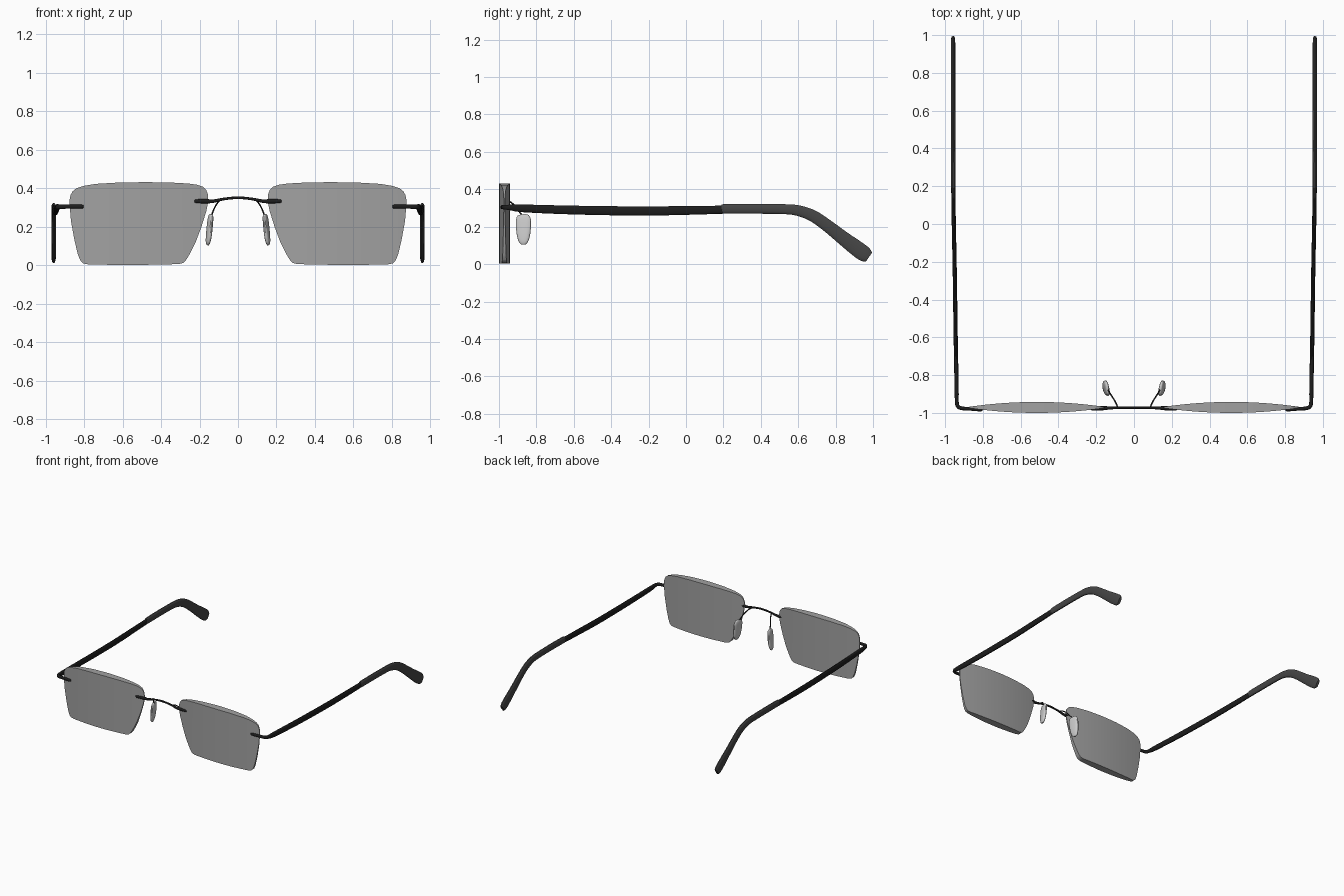
import bpy, math
from mathutils import Vector

if "Cube" in bpy.data.objects:
    bpy.data.objects.remove(bpy.data.objects["Cube"])


def material(name, v):
    m = bpy.data.materials.new(name)
    m.diffuse_color = (v, v, v, 1)
    m.use_nodes = True
    m.node_tree.nodes["Principled BSDF"].inputs["Base Color"].default_value = m.diffuse_color
    return m


BLACK = material("black", 0.012)
DARK = material("dark_grey", 0.06)


def make(name, verts, faces, mat=None, mirror=True, angle=40):
    me = bpy.data.meshes.new(name)
    me.from_pydata(verts, [], faces)
    ob = bpy.data.objects.new(name, me)
    bpy.context.collection.objects.link(ob)
    if mat:
        me.materials.append(mat)
    bpy.ops.object.select_all(action='DESELECT')
    ob.select_set(True)
    bpy.context.view_layer.objects.active = ob
    bpy.ops.object.mode_set(mode='EDIT')
    bpy.ops.mesh.select_all(action='SELECT')
    bpy.ops.mesh.normals_make_consistent(inside=False)
    bpy.ops.object.mode_set(mode='OBJECT')
    bpy.ops.object.shade_smooth_by_angle(angle=math.radians(angle))
    if mirror:
        ob.modifiers.new("mirror", 'MIRROR').use_mirror_merge = False
    return ob


def smooth(st, n):
    """Catmull-Rom through stations of any width."""
    out = []
    for i in range(len(st) - 1):
        a, b, c, d = (st[max(i - 1, 0)], st[i], st[i + 1], st[min(i + 2, len(st) - 1)])
        for k in range(n):
            t = k / n
            out.append([0.5 * (2 * q + (r - p) * t + (2 * p - 5 * q + 4 * r - s) * t * t
                               + (3 * q - p - 3 * r + s) * t ** 3)
                        for p, q, r, s in zip(a, b, c, d)])
    return out + [list(st[-1])]


def loft(name, st, mat=None, mirror=True, ref=(0, 0, 1), seg=14, power=0.8, n=4):
    """Sweep a rounded section along stations (x, y, z, half width, half height)."""
    st = smooth(st, n)
    pts = [Vector(s[:3]) for s in st]
    verts, faces = [], []
    for i, p in enumerate(pts):
        t = (pts[min(i + 1, len(pts) - 1)] - pts[max(i - 1, 0)]).normalized()
        side = t.cross(Vector(ref)).normalized()
        up = side.cross(t)
        for k in range(seg):
            a = 2 * math.pi * k / seg
            c, s = math.cos(a), math.sin(a)
            verts.append(p + side * math.copysign(abs(c) ** power, c) * st[i][3]
                         + up * math.copysign(abs(s) ** power, s) * st[i][4])
    for i in range(len(pts) - 1):
        for k in range(seg):
            l = (k + 1) % seg
            faces.append((i * seg + k, i * seg + l, (i + 1) * seg + l, (i + 1) * seg + k))
    faces.append(tuple(range(seg)))
    faces.append(tuple(range((len(pts) - 1) * seg, len(pts) * seg)))
    return make(name, verts, faces, mat, mirror)


def interp(table, x):
    for (x0, z0), (x1, z1) in zip(table, table[1:]):
        if x <= x1:
            return z0 + (z1 - z0) * (x - x0) / (x1 - x0)
    return table[-1][1]


# Lenses: columns between top and bottom outlines, thickest in the middle
top = [(.155, .345), (.157, .37), (.165, .39), (.18, .407), (.21, .418), (.26, .425), (.35, .43),
       (.48, .432), (.62, .43), (.74, .423), (.8, .413), (.84, .4), (.86, .384), (.87, .365), (.875, .34)]
bottom = [(.155, .33), (.165, .28), (.19, .2), (.22, .12), (.25, .06), (.27, .027), (.285, .012),
          (.31, .006), (.5, .002), (.65, .002), (.78, .005), (.805, .01), (.818, .022), (.832, .055),
          (.85, .13), (.868, .23), (.875, .31)]
xs = sorted({x for x, _ in top + bottom} | {.155 + .72 * k / 24 for k in range(25)})
verts, faces = [], []
for x in xs:
    u = (x - .515) / .36
    h = .003 + .026 * (1 - u * u)
    zt, zb = interp(top, x), interp(bottom, x)
    verts += [(x, -.971 - h, zb), (x, -.971 - h, zt), (x, -.971 + h, zt), (x, -.971 + h, zb)]
for i in range(len(xs) - 1):
    for k in range(4):
        l = (k + 1) % 4
        faces.append((4 * i + k, 4 * i + l, 4 * i + 4 + l, 4 * i + 4 + k))
e = len(verts) - 4
faces += [(0, 1, 2, 3), (e, e + 1, e + 2, e + 3)]
make("lens", verts, faces, material("lens_grey", 0.36))

# Bridge between the lenses
half = [(.225, -.978, .333, .004, .004), (.218, -.978, .333, .01, .01), (.16, -.975, .333, .011, .011),
        (.13, -.974, .333, .008, .009), (.07, -.973, .345, .006, .007)]
loft("bridge", [(-x, *r) for x, *r in half] + [(0, -.973, .351, .006, .007)] + half[::-1], BLACK, mirror=False)

# Arms, wrapping from the lens edge around the corner to the back
loft("arm", [(.803, -.983, .305, .004, .004), (.812, -.983, .305, .009, .01), (.87, -.979, .305, .009, .011),
             (.915, -.975, .305, .01, .012), (.933, -.964, .304, .01, .013), (.938, -.94, .303, .01, .015),
             (.939, -.87, .298, .011, .021), (.944, -.6, .289, .011, .024), (.949, -.25, .284, .011, .025),
             (.954, 0, .287, .011, .024), (.957, .2, .291, .011, .022)], BLACK)

# Thicker ear tips
loft("ear_tip", [(.957, .195, .294, .009, .021), (.957, .203, .295, .012, .026), (.958, .35, .296, .012, .027),
                 (.958, .52, .294, .012, .027), (.958, .6, .286, .012, .029), (.958, .68, .257, .012, .032),
                 (.958, .76, .202, .012, .034), (.958, .84, .139, .012, .038), (.958, .91, .086, .012, .043),
                 (.958, .955, .053, .012, .042), (.958, .978, .037, .01, .03)], DARK)

# Nose pad wires
loft("pad_wire", [(.085, -.973, .341, .004, .004), (.097, -.945, .335, .004, .004),
                  (.113, -.918, .315, .004, .004), (.128, -.895, .285, .004, .004),
                  (.14, -.87, .25, .004, .004), (.148, -.868, .225, .004, .004)], BLACK, ref=(1, 0, 0), seg=8)

# Egg-shaped nose pads
loft("nose_pad", [(.14, -.868, .266, .005, .014), (.141, -.868, .26, .009, .03), (.143, -.869, .24, .012, .04),
                  (.147, -.869, .2, .013, .041), (.152, -.869, .15, .013, .035), (.156, -.869, .118, .01, .024),
                  (.157, -.869, .104, .005, .01)], ref=(.2, 1, 0), seg=16)
